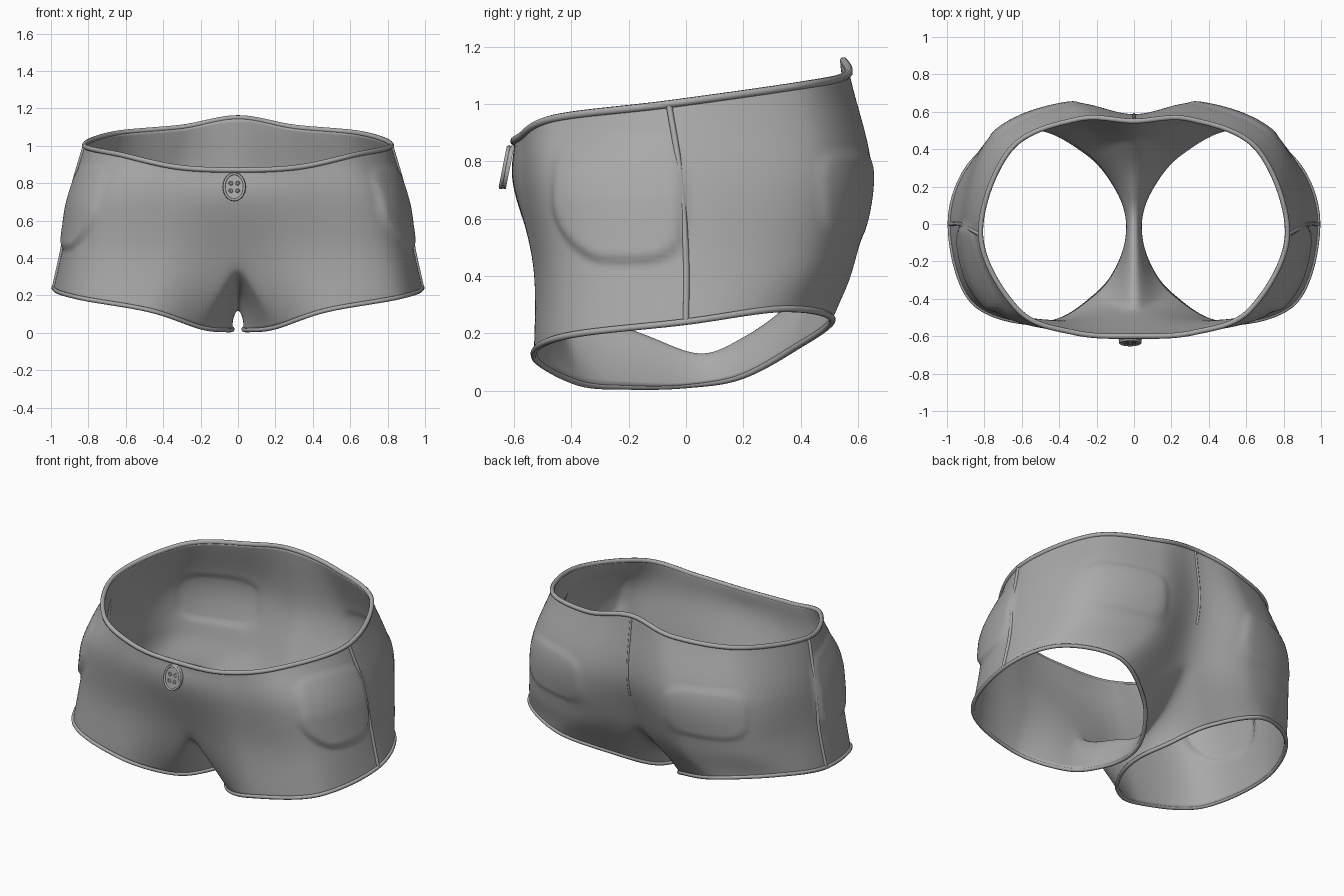
import bpy
import bmesh
import math
from mathutils import Vector

default_cube = bpy.data.objects.get("Cube")
if default_cube:
    bpy.data.objects.remove(default_cube, do_unlink=True)

# One flat cloth colour
cloth = bpy.data.materials.new("grey cloth")
cloth.use_nodes = True
grey = (0.4, 0.4, 0.4, 1)
cloth.diffuse_color = grey
cloth.node_tree.nodes["Principled BSDF"].inputs["Base Color"].default_value = grey


def spline(points, steps, before=None, after=None):
    """Catmull-Rom curve; before and after steer the end tangents."""
    pts = [Vector(p) for p in points]
    first = Vector(before) if before else 2 * pts[0] - pts[1]
    last = Vector(after) if after else 2 * pts[-1] - pts[-2]
    pts = [first] + pts + [last]
    out = []
    for a, b, c, d in zip(pts, pts[1:], pts[2:], pts[3:]):
        for i in range(steps):
            t = i / steps
            out.append(b + (c - a) * t / 2
                       + (2 * a - 5 * b + 4 * c - d) * t * t / 2
                       + (3 * b - a - 3 * c + d) * t ** 3 / 2)
    return out + [pts[-2]]


def flip(points):
    return [Vector((-p[0], p[1], p[2])) for p in points]


def half_ring(points, steps):
    """Half loop that meets its mirror image smoothly."""
    other = flip(points)
    return spline(points, steps, other[1], other[-2])


def tube(name, points, radius, closed=False):
    curve = bpy.data.curves.new(name, "CURVE")
    curve.dimensions = "3D"
    curve.bevel_depth = radius
    curve.bevel_resolution = 2
    curve.use_fill_caps = True
    line = curve.splines.new("POLY")
    line.points.add(len(points) - 1)
    for slot, p in zip(line.points, points):
        slot.co = (*p, 1)
    line.use_cyclic_u = closed
    line.use_smooth = True
    curve.materials.append(cloth)
    obj = bpy.data.objects.new(name, curve)
    bpy.context.collection.objects.link(obj)


# Half rings from centre front, round the side, to centre back
rim = [(0, -.6, .87), (.32, -.58, .885), (.62, -.46, .95), (.82, -.06, 1.0),
       (.66, .4, 1.065), (.3, .56, 1.1), (0, .55, 1.15)]
seat = [(0, -.6, .7), (.38, -.575, .72), (.75, -.45, .74), (.89, -.02, .75),
        (.76, .46, .76), (.36, .645, .76), (0, .585, .76)]
hip = [(0, -.49, .37), (.4, -.53, .42), (.81, -.42, .45), (.935, 0, .47),
       (.79, .44, .47), (.38, .59, .45), (0, .48, .43)]
hem = [(.2, -.38, .03), (.47, -.53, .12), (.86, -.42, .19), (.985, 0, .24),
       (.86, .34, .285), (.54, .51, .25), (.25, .38, .15)]
# Crotch seam and inner hem, from back to front
crotch = [hip[-1], (0, .34, .28), (0, .2, .18), (0, .05, .12),
          (0, -.15, .2), (0, -.36, .28), hip[0]]
inner_hem = [hem[-1], (.09, .19, .05), (.03, 0, .02), (.07, -.2, .015), hem[0]]

STEP, ROWS = 20, 16
rings = [half_ring(r, STEP) for r in (rim, seat, hip)]
rings.append(spline(hem, STEP, inner_hem[-2], inner_hem[1]))
columns = []
for top, middle, low, end in zip(*rings):
    # Near the centre line the torso drops straight before the legs part
    aim = end.copy()
    aim.x = low.x + (end.x - low.x) * min(1, low.x / 0.35)
    columns.append(spline([top, middle, low], ROWS, after=aim)[:-1]
                   + spline([low, end], ROWS, before=middle))
split = 2 * ROWS
seam_line = spline(crotch, 10)
inner_line = spline(inner_hem, 15, hem[-2], hem[1])

# Body shell: one half as a torso sheet that runs into a closed leg sleeve
verts, faces = [], []


def add_column(points):
    start = len(verts)
    verts.extend(points)
    return list(range(start, len(verts)))


def skin(strips):
    for left, right in zip(strips, strips[1:]):
        for r in range(len(left) - 1):
            faces.append((left[r], left[r + 1], right[r + 1], right[r]))


ids = [add_column(column) for column in columns]
skin([column[:split + 1] for column in ids])
leg = [column[split:] for column in ids]
last = len(seam_line) - 1
for i in range(1, last):
    top, bottom = seam_line[i], inner_line[i]
    # The crotch cloth leaves the seam sideways, then turns down to the hem
    bend = Vector((bottom.x, top.y, top.z)).lerp(bottom, 0.3)
    bend = top.lerp(bottom, 0.5).lerp(bend, math.sin(math.pi * i / last))
    arch = []
    for r in range(ROWS + 1):
        t = r / ROWS
        arch.append(top.lerp(bend, t).lerp(bend.lerp(bottom, t), t))
    leg.append(add_column(arch))
skin(leg + leg[:1])

mesh = bpy.data.meshes.new("shorts_body")
mesh.from_pydata(verts, [], faces)
mesh.materials.append(cloth)
mesh.polygons.foreach_set("use_smooth", [True] * len(faces))
body = bpy.data.objects.new("shorts_body", mesh)
bpy.context.collection.objects.link(body)


def raise_pocket(centre, half_width, half_height, angle, lift, taper, fade):
    """Push a rounded patch of the cloth outward to form a pocket."""
    axis = Vector((math.cos(angle), math.sin(angle), 0))
    across = Vector((-axis.y, axis.x, 0))
    moves = []
    for v in mesh.vertices:
        rel = v.co - Vector(centre)
        if rel.dot(axis) < -0.28:
            continue
        u, w = rel.dot(across) / half_width, rel.z / half_height
        if u < 0 and w < 0:
            u /= max(0.3, 1 - taper * w * w)
        radius = (u ** 4 + w ** 4) ** 0.25
        amount = min(1, max(0, (1.05 - radius) / 0.13))
        amount *= 1 - fade * min(1, max(0, w))
        moves.append((v, v.normal * lift * amount))
    for v, move in moves:
        v.co += move


raise_pocket((.85, -.235, .67), .225, .22, 0, .022, .45, .8)
raise_pocket((.54, .58, .68), .25, .15, math.radians(60), .008, 0, 0)

# Soften only the cloth around the crotch, leaving the hem in place
group = body.vertex_groups.new(name="crotch")
hem_ids = {strip[-1] for strip in leg}
for v in mesh.vertices:
    if v.index not in hem_ids:
        near = min(1, max(0, (0.4 - v.co.x) / 0.15))
        low = min(1, max(0, (0.62 - v.co.z) / 0.12))
        group.add([v.index], near * low, "REPLACE")

mirror = body.modifiers.new("mirror", "MIRROR")
mirror.use_clip = True
soften = body.modifiers.new("soften", "SMOOTH")
soften.iterations = 40
soften.vertex_group = group.name
thickness = body.modifiers.new("thickness", "SOLIDIFY")
thickness.thickness = 0.012
thickness.offset = -1

# Rolled edges at the waist and both leg openings
tube("waist_edge", rings[0] + flip(rings[0])[-2:0:-1], 0.014, True)
hem_loop = rings[3] + inner_line[1:-1]
tube("left_hem_edge", hem_loop, 0.012, True)
tube("right_hem_edge", flip(hem_loop), 0.012, True)

# Seams down the sides and the centre back
side = columns[3 * STEP]
tube("left_side_seam", side, 0.011)
tube("right_side_seam", flip(side), 0.011)
tube("back_seam", columns[-1][:split - 10], 0.007)

# Button: oval disc with a raised lip and four stitched eyelets
BUTTON = Vector((-.02, -.624, .78))


def on_button(x, out, z):
    """Point on the button, whose lower edge tilts away from the cloth."""
    return BUTTON + Vector((x, 0.2 * z - out, z))


def button_ring(name, x, z, width, height, radius, out):
    angles = [math.tau * k / 28 for k in range(28)]
    tube(name, [on_button(x + width * math.cos(a), out, z + height * math.sin(a))
                for a in angles], radius, True)


bm = bmesh.new()
bmesh.ops.create_cone(bm, cap_ends=True, segments=32, radius1=.062,
                      radius2=.058, depth=.02)
for v in bm.verts:
    v.co = on_button(v.co.x, v.co.z, v.co.y * 1.25)
bmesh.ops.recalc_face_normals(bm, faces=bm.faces)
disc_mesh = bpy.data.meshes.new("button_disc")
bm.to_mesh(disc_mesh)
bm.free()
disc_mesh.materials.append(cloth)
disc = bpy.data.objects.new("button_disc", disc_mesh)
bpy.context.collection.objects.link(disc)
button_ring("button_lip", 0, 0, .054, .07, .007, .009)
for i, (sx, sz) in enumerate([(-1, -1), (1, -1), (-1, 1), (1, 1)]):
    button_ring(f"button_eyelet_{i + 1}", sx * .018, sz * .02, .009, .009, .003, .01)
